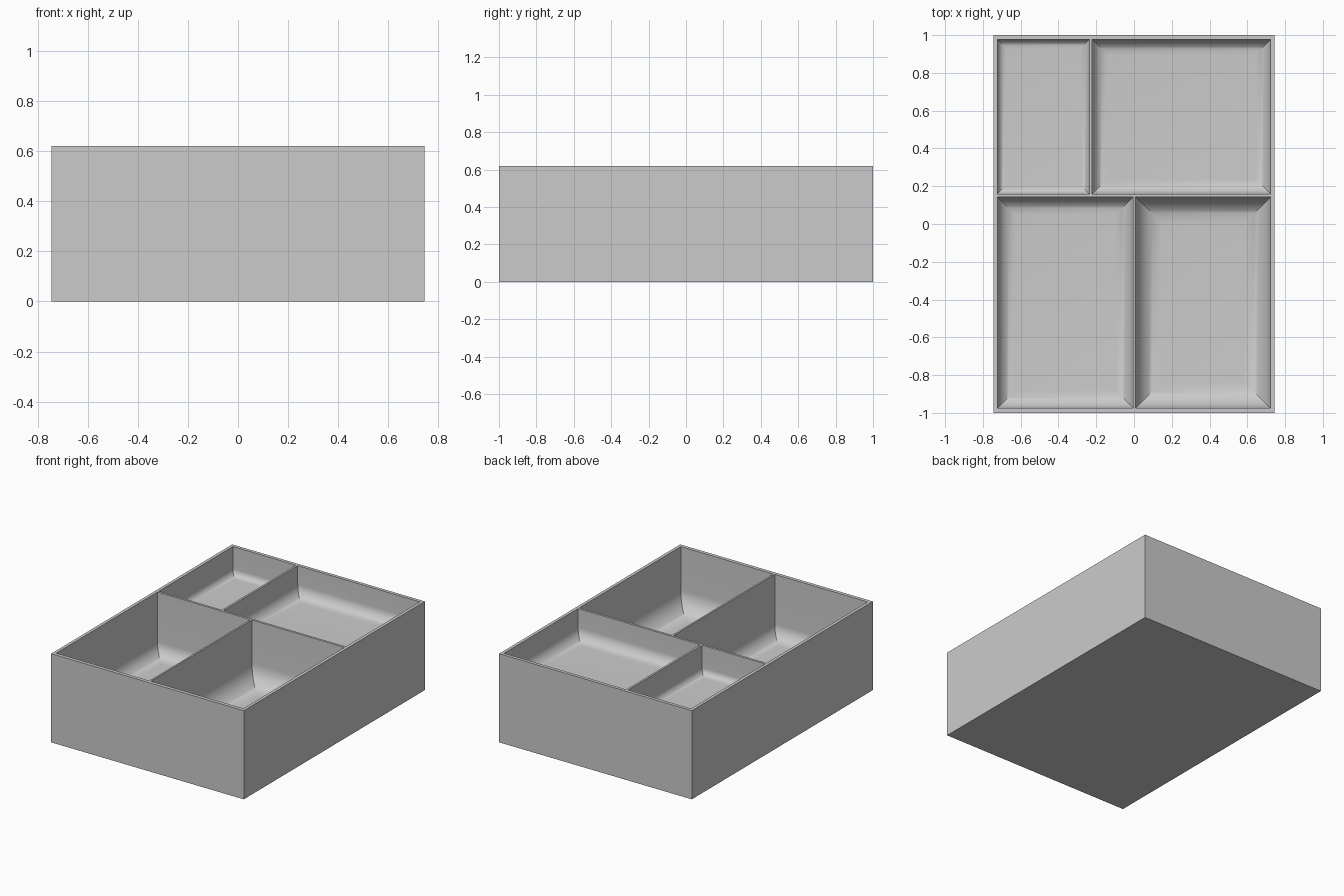
import bpy
import bmesh
from math import sin, cos, pi, radians

if "Cube" in bpy.data.objects:
    bpy.data.objects.remove(bpy.data.objects["Cube"], do_unlink=True)

HALF_X, HALF_Y, HEIGHT = 0.745, 1.0, 0.62
ARC_STEPS = 12

grey = bpy.data.materials.new("plain_grey")
grey.use_nodes = True
grey.diffuse_color = (0.6, 0.6, 0.6, 1)
grey.node_tree.nodes["Principled BSDF"].inputs["Base Color"].default_value = (0.6, 0.6, 0.6, 1)


def loft(name, rings):
    """Closed solid through rectangles given as (x0, x1, y0, y1, z), low to high."""
    bm = bmesh.new()
    loops = [[bm.verts.new(p) for p in
              ((x0, y0, z), (x1, y0, z), (x1, y1, z), (x0, y1, z))]
             for x0, x1, y0, y1, z in rings]
    bm.faces.new(loops[0][::-1])
    bm.faces.new(loops[-1])
    for low, high in zip(loops, loops[1:]):
        for i in range(4):
            j = (i + 1) % 4
            bm.faces.new((low[i], low[j], high[j], high[i]))
    mesh = bpy.data.meshes.new(name)
    bm.to_mesh(mesh)
    bm.free()
    mesh.materials.append(grey)
    obj = bpy.data.objects.new(name, mesh)
    bpy.context.collection.objects.link(obj)
    return obj


def pocket(name, x0, x1, y0, y1, depth, radius):
    """Compartment cutter: upright walls flowing into the floor with a cove."""
    floor = HEIGHT - depth
    rings = []
    for k in range(ARC_STEPS + 1):
        a = pi / 2 * k / ARC_STEPS
        inset = radius * (1 - sin(a))
        z = floor + radius * (1 - cos(a))
        rings.append((x0 + inset, x1 - inset, y0 + inset, y1 - inset, z))
    rings.append((x0, x1, y0, y1, HEIGHT + 0.1))
    obj = loft(name, rings)
    obj.hide_render = True
    return obj


# Solid outer block
tray = loft("compartment_tray", [(-HALF_X, HALF_X, -HALF_Y, HALF_Y, z) for z in (0, HEIGHT)])

# Two shallow compartments at the back, two deep ones at the front
pockets = [
    pocket("back_small_pocket", -0.723, -0.236, 0.159, 0.977, 0.20, 0.045),
    pocket("back_wide_pocket", -0.222, 0.723, 0.159, 0.977, 0.21, 0.08),
    pocket("front_narrow_pocket", -0.723, -0.004, -0.975, 0.143, 0.44, 0.095),
    pocket("front_wide_cove_pocket", 0.008, 0.723, -0.975, 0.143, 0.44, 0.14),
]

bpy.ops.object.select_all(action="DESELECT")
tray.select_set(True)
bpy.context.view_layer.objects.active = tray
for cutter in pockets:
    mod = tray.modifiers.new(cutter.name, "BOOLEAN")
    mod.operation = "DIFFERENCE"
    mod.solver = "EXACT"
    mod.object = cutter
    bpy.ops.object.modifier_apply(modifier=mod.name)
    bpy.data.objects.remove(cutter, do_unlink=True)

# Smooth coves, crisp rims and mitred corners
bpy.ops.object.shade_smooth_by_angle(angle=radians(30))
